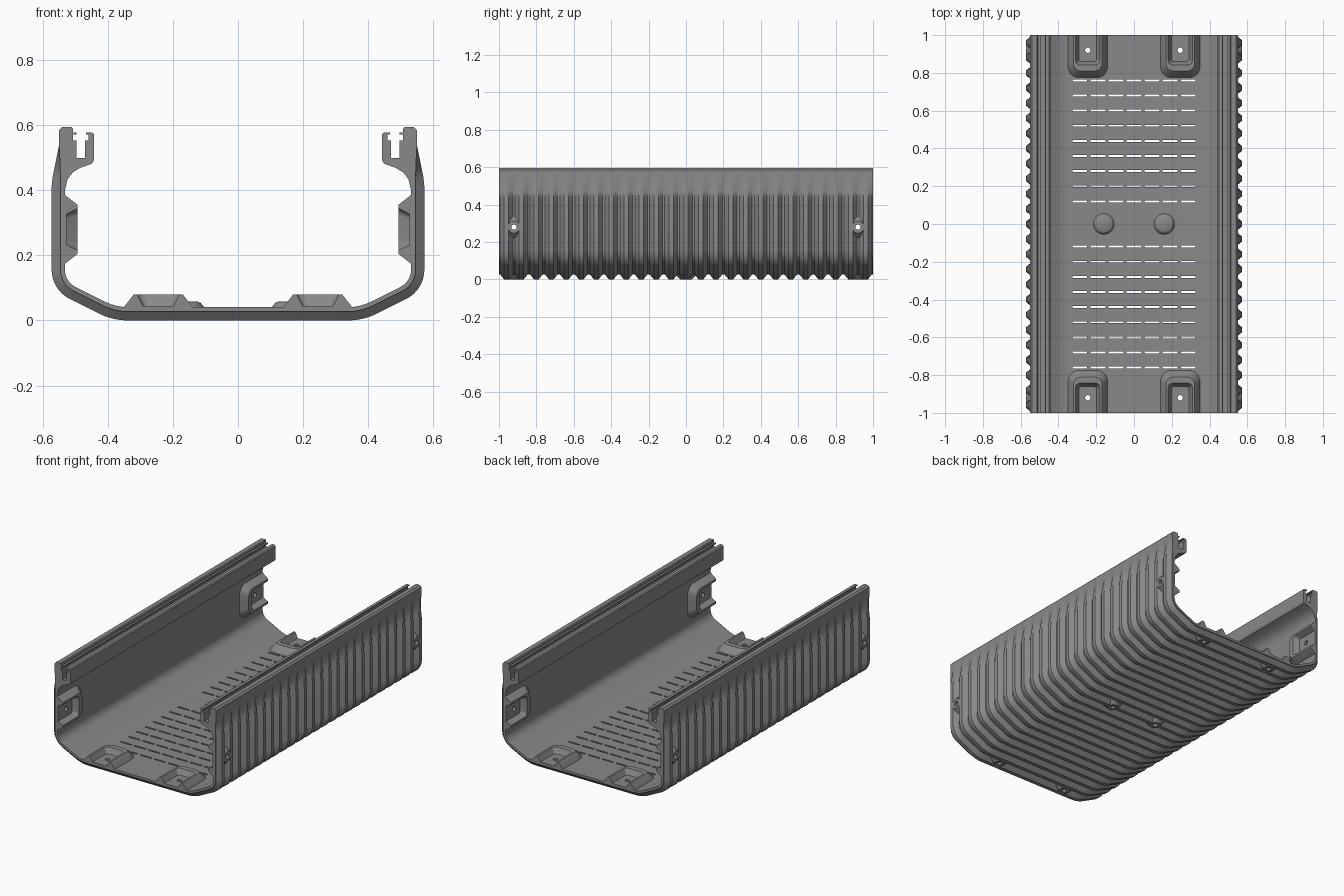
import bpy, bmesh, math
from mathutils import Vector

if "Cube" in bpy.data.objects:
    bpy.data.objects.remove(bpy.data.objects["Cube"])

PITCH = 0.08          # rib spacing
RIB = 0.027           # rib depth
WALL = 0.041          # full wall thickness
SIDE = 0.573          # outer half width
SCREW = 0.08          # screw distance from the channel end
ENDS = (-1, 1)

grey = bpy.data.materials.new("graphite_grey")
grey.use_nodes = True
colour = (0.25, 0.25, 0.25, 1)
grey.diffuse_color = colour
grey.node_tree.nodes["Principled BSDF"].inputs["Base Color"].default_value = colour


def fillet(corners, steps=7):
    """Path through (x, y, radius) corners, each rounded by an arc."""
    path = []
    for i, (x, y, r) in enumerate(corners):
        p = Vector((x, y))
        if r == 0:
            path.append(p)
            continue
        a = (Vector(corners[i - 1][:2]) - p).normalized()
        b = (Vector(corners[i + 1][:2]) - p).normalized()
        half = a.angle(b) / 2
        centre = p + (a + b).normalized() * r / math.sin(half)
        start = p + a * r / math.tan(half) - centre
        end = p + b * r / math.tan(half) - centre
        for k in range(steps + 1):
            t = k / steps
            path.append(centre + start.lerp(end, t).normalized() * r)
    return path


def loft(bm, rings):
    """Closed solid through rings of equal point count."""
    rows = [[bm.verts.new(p) for p in ring] for ring in rings]
    n = len(rows[0])
    for a, b in zip(rows, rows[1:]):
        for i in range(n):
            j = (i + 1) % n
            bm.faces.new((a[i], a[j], b[j], b[i]))
    bm.faces.new(rows[0])
    bm.faces.new(rows[-1])


def finish(bm, name):
    bmesh.ops.recalc_face_normals(bm, faces=bm.faces)
    mesh = bpy.data.meshes.new(name)
    bm.to_mesh(mesh)
    bm.free()
    mesh.materials.append(grey)
    obj = bpy.data.objects.new(name, mesh)
    bpy.context.collection.objects.link(obj)
    return obj


def trough(d):
    """Half cross-section of the trough, offset inward by d, up to the wall."""
    return fillet([(0, d, 0), (0.385 - 0.236 * d, d, 0.2 - d),
                   (SIDE - d, 0.094 + 0.617 * d, 0.1 - d), (SIDE - d, 0.4, 0)])[:-1]


def points(pairs):
    return [Vector(p) for p in pairs]


# Channel shell: half section, mirrored, lofted along y with ribs
rail = points([(0.55, 0.585), (0.54, 0.595), (0.513, 0.595), (0.508, 0.59),
               (0.508, 0.578), (0.496, 0.578), (0.496, 0.571), (0.508, 0.571),
               (0.508, 0.553), (0.497, 0.553), (0.497, 0.5), (0.47, 0.5),
               (0.47, 0.553), (0.459, 0.553), (0.459, 0.571), (0.468, 0.571),
               (0.468, 0.578), (0.449, 0.578), (0.443, 0.572), (0.443, 0.492),
               (0.449, 0.482), (0.485, 0.469), (0.508, 0.455), (0.524, 0.434),
               (SIDE - WALL, 0.4)])
inner = trough(WALL)[::-1]
ridge = trough(0) + points([(SIDE, 0.41), (0.57, 0.44), (0.562, 0.48), (0.55, 0.54)])
groove = trough(RIB) + points([(0.546, 0.41), (0.546, 0.44), (0.547, 0.48), (0.55, 0.54)])


def section(outer, y):
    half = outer + rail + inner
    ring = [(p.x, y, p.y) for p in half]
    return ring + [(-p.x, y, p.y) for p in half[-2:0:-1]]


rings = [section(groove, -1)]
for k in range(-12, 13):
    for dy, outline in ((-0.034, groove), (-0.012, ridge), (0.012, ridge), (0.034, groove)):
        rings.append(section(outline, PITCH * k + dy))
rings.append(section(groove, 1))
bm = bmesh.new()
loft(bm, rings)
shell = finish(bm, "ribbed_channel")


# Mapping of local (across, from end, inward) coordinates to each mount
def floor_place(side, end):
    return lambda u, v, w: (side * (0.245 + u), end * (1 - v), WALL + w)


def wall_place(side, end):
    return lambda u, v, w: (side * (SIDE - WALL - w), end * (1 - v), 0.28 + u)


def dome_place(side):
    return lambda u, v, w: (side * (0.16 + u), v, w)


def tongue(place, hw, start, length, r, w):
    path = fillet([(-hw, start, 0), (-hw, length, r), (hw, length, r), (hw, start, 0)])
    return [place(p.x, p.y, w) for p in path]


def disc(place, v, r, w, n=24):
    turn = math.tau / n
    return [place(r * math.cos(k * turn), v + r * math.sin(k * turn), w) for k in range(n)]


places = [f(s, e) for f in (floor_place, wall_place) for s in ENDS for e in ENDS]
bosses, recesses, holes = bmesh.new(), bmesh.new(), bmesh.new()
for place in places:
    # Tapered inner mount, open at the channel end
    loft(bosses, [tongue(place, 0.108, 0, 0.23, 0.06, -0.008),
                  tongue(place, 0.105, 0, 0.225, 0.06, 0.001),
                  tongue(place, 0.076, 0, 0.19, 0.04, 0.038)])
    loft(recesses, [tongue(place, 0.047, -0.02, 0.14, 0.015, 0.004),
                    tongue(place, 0.07, -0.02, 0.163, 0.025, 0.05)])
    # Outer screw seat and through hole
    loft(bosses, [disc(place, SCREW, 0.062, 0.004 - WALL + RIB),
                  disc(place, SCREW, 0.032, -WALL)])
    loft(holes, [disc(place, SCREW, 0.014, -0.06), disc(place, SCREW, 0.014, 0.06)])

# Central domes with screw seats and blind holes underneath
for side in ENDS:
    centre = dome_place(side)
    loft(bosses, [disc(centre, 0, r, z) for r, z in
                  ((0.055, 0.033), (0.055, 0.042), (0.045, 0.054), (0.034, 0.059))])
    loft(bosses, [disc(centre, 0, 0.06, 0.031), disc(centre, 0, 0.032, 0)])
    loft(holes, [disc(centre, 0, 0.014, -0.02), disc(centre, 0, 0.014, 0.048)])

# Rows of vent slots in the grooves
for end in ENDS:
    for row in range(9):
        y = end * (0.12 + PITCH * row)
        for col in range(-3, 4):
            x = 0.0955 * col
            loft(holes, [[(x - 0.039, y - 0.005, z), (x + 0.039, y - 0.005, z),
                          (x + 0.039, y + 0.005, z), (x - 0.039, y + 0.005, z)]
                         for z in (-0.02, 0.06)])

# Combine everything into one solid
bpy.context.view_layer.objects.active = shell
shell.select_set(True)
for part, name, mode in ((bosses, "mount_bosses", "UNION"),
                         (recesses, "mount_recesses", "DIFFERENCE"),
                         (holes, "slots_and_holes", "DIFFERENCE")):
    tool = finish(part, name)
    tool.hide_render = True
    mod = shell.modifiers.new(name, "BOOLEAN")
    mod.operation, mod.solver, mod.object = mode, "EXACT", tool
    bpy.ops.object.modifier_apply(modifier=mod.name)
    bpy.data.objects.remove(tool)
bpy.ops.object.shade_smooth_by_angle(angle=math.radians(25))
